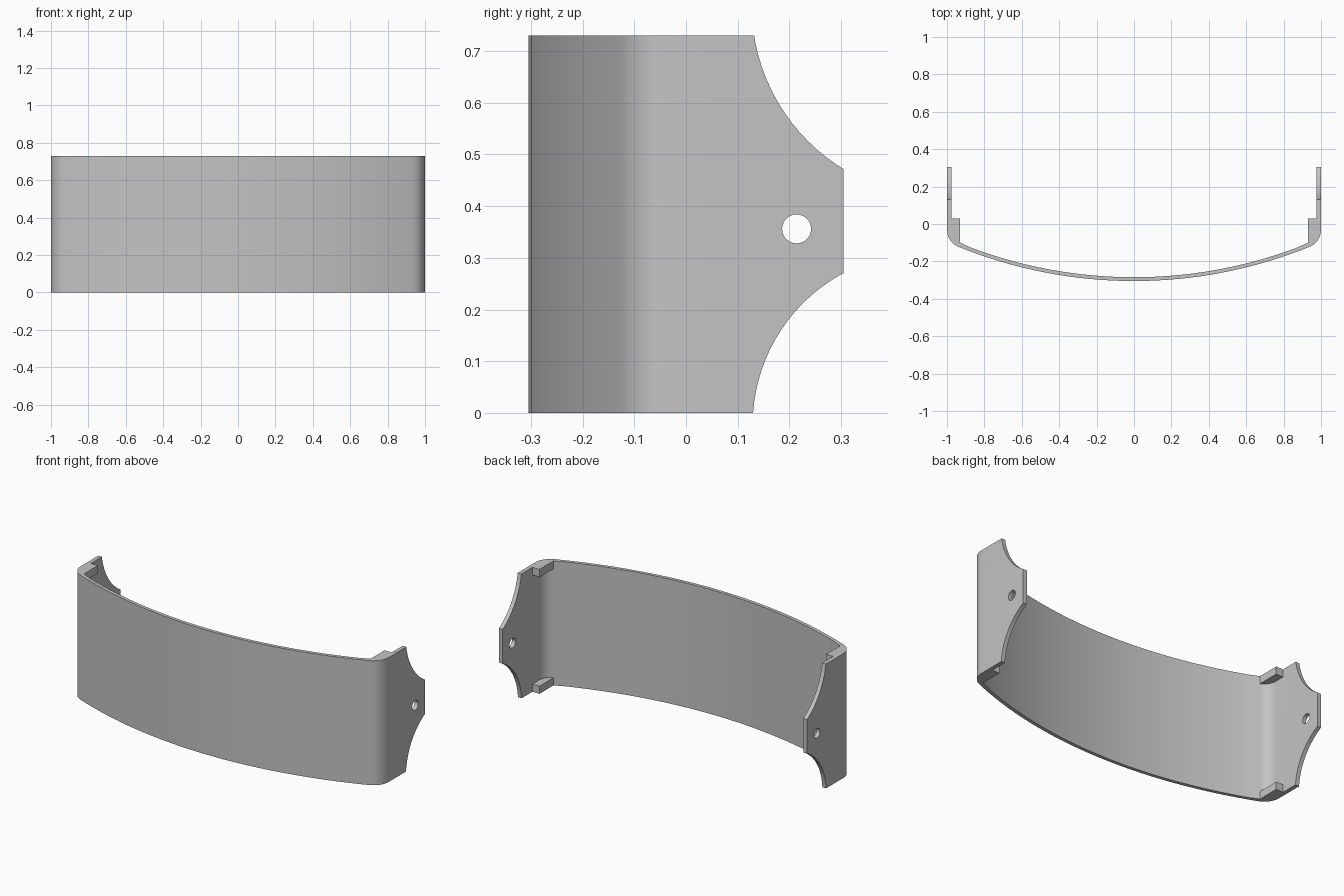
import bpy, bmesh, math
from mathutils import Vector

cube = bpy.data.objects.get("Cube")
if cube:
    bpy.data.objects.remove(cube, do_unlink=True)

HEIGHT = 0.73
WALL = 0.024       # thickness of the side walls
BACK = 0.305       # y of the wall ends
BOW = 2.5          # radius of the bowed front
BEND = 0.1         # outer radius of the corner bends

grey = bpy.data.materials.new("light_grey")
grey.use_nodes = True
grey.diffuse_color = (0.55, 0.55, 0.55, 1)
grey.node_tree.nodes["Principled BSDF"].inputs["Base Color"].default_value = grey.diffuse_color


def prism(name, outline, z0, z1):
    """Extrude a flat XY outline from z0 to z1."""
    bm = bmesh.new()
    base = bm.faces.new([bm.verts.new((x, y, z0)) for x, y in outline])
    new = bmesh.ops.extrude_face_region(bm, geom=[base])["geom"]
    bmesh.ops.translate(bm, vec=(0, 0, z1 - z0),
                        verts=[v for v in new if isinstance(v, bmesh.types.BMVert)])
    bmesh.ops.recalc_face_normals(bm, faces=bm.faces)
    mesh = bpy.data.meshes.new(name)
    bm.to_mesh(mesh)
    bm.free()
    mesh.materials.append(grey)
    obj = bpy.data.objects.new(name, mesh)
    bpy.context.collection.objects.link(obj)
    return obj


def arc(cx, cy, r, a0, a1, n):
    steps = [math.radians(a0 + (a1 - a0) * i / n) for i in range(n + 1)]
    return [(cx + r * math.cos(a), cy + r * math.sin(a)) for a in steps]


# Bend centre lies where the corner circle touches the bow from inside
bend_x = 1 - BEND
bow_y = BOW - BACK
bend_y = bow_y - math.sqrt((BOW - BEND) ** 2 - bend_x ** 2)
tangent = math.degrees(math.atan2(bend_y - bow_y, bend_x))


def half_profile(inset):
    """Right half of the band, from the wall end to the middle of the bow."""
    pts = [(1 - inset, BACK)]
    pts += arc(bend_x, bend_y, BEND - inset, 0, tangent, 10)
    return pts + arc(0, bow_y, BOW - inset * 0.85, tangent, -90, 16)[1:]


def mirrored(pts):
    return [(-x, y) for x, y in pts]


# Bowed band with both side walls
outer, inner = half_profile(0), half_profile(WALL)
outline = outer + mirrored(outer[:-1])[::-1] + mirrored(inner) + inner[:-1][::-1]
band = prism("curved_band", outline, 0, HEIGHT)


# Scalloped wall ends and screw holes, cut through both walls
def cut(name, y, z, radius, sides):
    bpy.ops.mesh.primitive_cylinder_add(vertices=sides, radius=radius, depth=3,
                                        location=(0, y, z), rotation=(0, math.pi / 2, 0))
    cutter = bpy.context.object
    cutter.name = name
    cutter.hide_render = True
    mod = band.modifiers.new(name, "BOOLEAN")
    mod.operation, mod.solver, mod.object = "DIFFERENCE", "EXACT", cutter
    bpy.context.view_layer.objects.active = band
    bpy.ops.object.modifier_apply(modifier=name)
    bpy.data.objects.remove(cutter, do_unlink=True)


cut("upper_scallop", 0.499, 0.789, 0.372, 96)
cut("lower_scallop", 0.462, -0.023, 0.333, 96)
cut("screw_hole", 0.214, 0.356, 0.028, 32)

# Small tabs inside each corner, at the top and bottom edges
tab_x, tab_y, tab_h = 0.93, 0.03, 0.045
tab = [(tab_x, tab_y), (1 - WALL / 2, tab_y)]
tab += arc(bend_x, bend_y, BEND - WALL / 2, 0, -70, 6)
parts = [band]
for side, pts in (("left", tab), ("right", mirrored(tab))):
    parts.append(prism(side + "_lower_tab", pts, 0, tab_h))
    parts.append(prism(side + "_upper_tab", pts, HEIGHT - tab_h, HEIGHT))

# Smooth the curves and keep the edges crisp
bpy.ops.object.select_all(action="DESELECT")
for obj in parts:
    obj.select_set(True)
bpy.context.view_layer.objects.active = band
bpy.ops.object.shade_smooth_by_angle(angle=math.radians(30))
